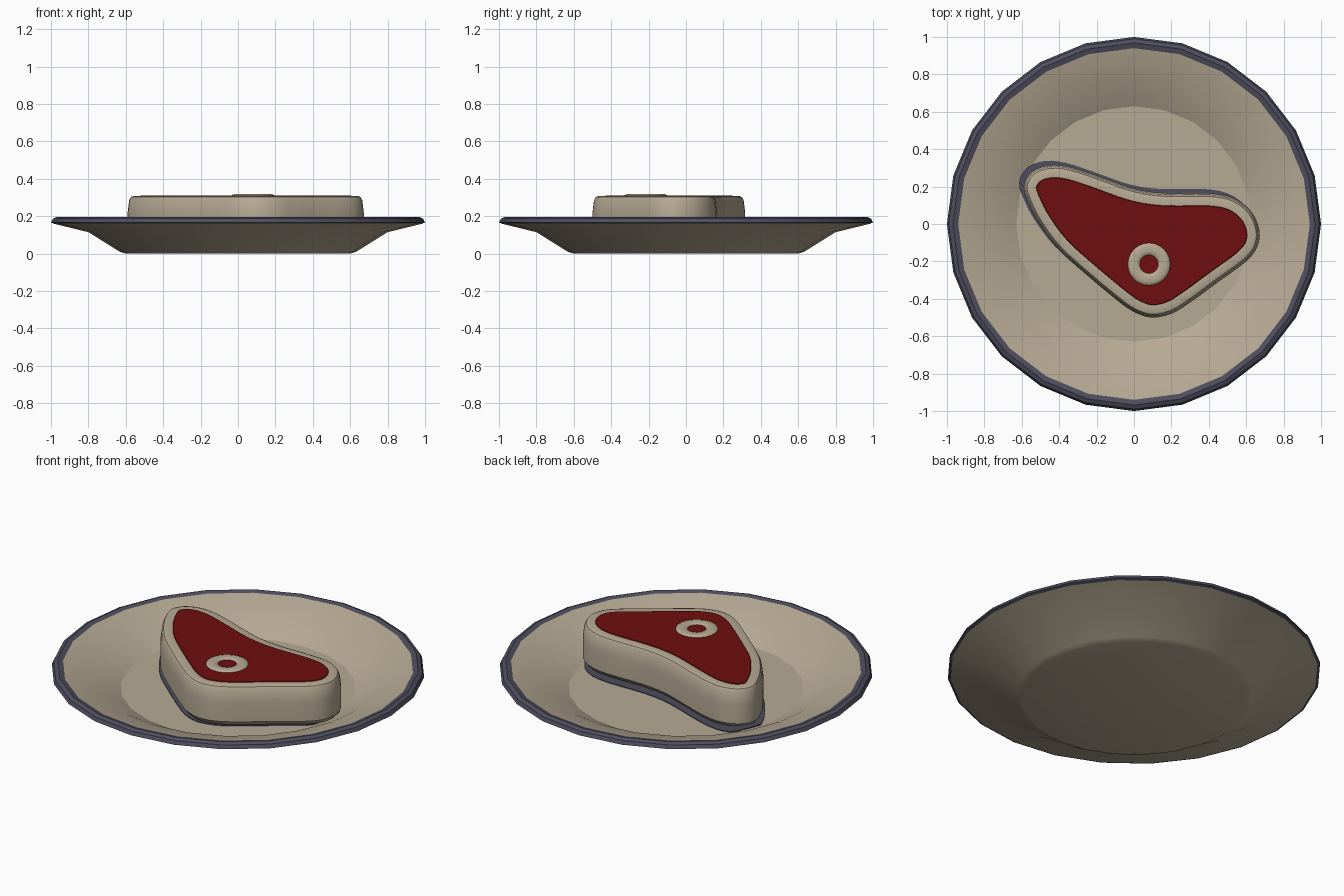
import bpy, bmesh, math
from mathutils import Vector

if "Cube" in bpy.data.objects:
    bpy.data.objects.remove(bpy.data.objects["Cube"])


def material(name, rgb):
    m = bpy.data.materials.new(name)
    m.diffuse_color = (*rgb, 1)
    m.use_nodes = True
    m.node_tree.nodes["Principled BSDF"].inputs["Base Color"].default_value = m.diffuse_color
    return m


CREAM = material("cream", (0.47, 0.40, 0.295))
SLATE = material("slate", (0.075, 0.075, 0.112))
RED = material("meat red", (0.16, 0.0045, 0.0045))


def loft(name, rings, mats, bands, cap=True, closed=False, angle=35):
    """Skin a list of vertex rings; bands gives the material of each strip."""
    bm = bmesh.new()
    vr = [[bm.verts.new(p) for p in ring] for ring in rings]
    n = len(vr[0])
    pairs = list(zip(vr, vr[1:])) + ([(vr[-1], vr[0])] if closed else [])
    for (a, b), mat in zip(pairs, bands):
        for i in range(n):
            j = (i + 1) % n
            bm.faces.new((a[i], a[j], b[j], b[i])).material_index = mat
    if cap:
        bm.faces.new(vr[0][::-1]).material_index = bands[0]
        bm.faces.new(vr[-1]).material_index = bands[-1]
    bmesh.ops.recalc_face_normals(bm, faces=bm.faces)
    me = bpy.data.meshes.new(name)
    bm.to_mesh(me)
    bm.free()
    ob = bpy.data.objects.new(name, me)
    bpy.context.collection.objects.link(ob)
    for m in mats:
        me.materials.append(m)
    bpy.ops.object.select_all(action='DESELECT')
    ob.select_set(True)
    bpy.context.view_layer.objects.active = ob
    bpy.ops.object.shade_smooth_by_angle(angle=math.radians(angle))
    return ob


def circle(r, z, n, cx=0, cy=0):
    return [(cx + r * math.cos(math.tau * i / n),
             cy + r * math.sin(math.tau * i / n), z) for i in range(n)]


# Plate: shallow 24-sided dish with a dark rim
profile = [(0.60, 0.0), (0.635, 0.012), (0.80, 0.115), (0.985, 0.16),
           (1.0, 0.167), (0.99, 0.187), (0.968, 0.197), (0.94, 0.19),
           (0.78, 0.143), (0.63, 0.065)]
loft("plate", [circle(r, z, 24) for r, z in profile], [CREAM, SLATE],
     [0, 0, 0, 1, 1, 1, 1, 0, 0], angle=24)

# Steak outline, counter-clockwise, rounded by spline subdivision
pts = [(-.59, .2), (-.545, .28), (-.45, .315), (-.34, .305), (-.2, .26),
       (0, .19), (.17, .165), (.4, .165), (.53, .14), (.625, .07),
       (.67, -.03), (.66, -.12), (.6, -.2), (.45, -.31), (.3, -.42),
       (.2, -.48), (.09, -.5), (-.01, -.465), (-.1, -.4), (-.25, -.275),
       (-.4, -.14), (-.5, -.01), (-.56, .1)][::-1]


def smooth_outline(points, steps=3):
    p = [Vector(q) for q in points]
    n, out = len(p), []
    for i in range(n):
        a, b, c, d = (p[(i + k - 1) % n] for k in range(4))
        for s in range(steps):
            t = s / steps
            out.append(0.5 * (2 * b + (c - a) * t + (2 * a - 5 * b + 4 * c - d) * t * t
                              + (3 * b - a - 3 * c + d) * t ** 3))
    return out


outline = smooth_outline(pts)


def inset(d, z):
    n, ring = len(outline), []
    for i, p in enumerate(outline):
        t = (outline[(i + 1) % n] - outline[i - 1]).normalized()
        ring.append((p.x - t.y * d, p.y + t.x * d, z))
    return ring


# Steak: fat edge with a rounded top border and a red face
loft("steak_fat", [inset(d, z) for d, z in
                   [(.02, .08), (0, .105), (0, .22), (.008, .285),
                    (.018, .303), (.034, .309), (.066, .307)]],
     [CREAM], [0] * 6)
loft("steak_meat", [inset(.066, .306), inset(.070, .311)], [RED], [0])

# Bone: low rounded ring on the meat
BX, BY = 0.08, -0.215
loft("bone", [circle(r, z, 24, BX, BY) for r, z in
              [(.115, .308), (.112, .314), (.095, .319), (.07, .319),
               (.052, .315), (.048, .308)]],
     [CREAM], [0] * 6, cap=False, closed=True, angle=50)

# Dark juice patch on the plate beneath the steak, following the dish
def patch(lift):
    ring = []
    for x, y, _ in inset(0, 0):
        x, y = x - .025, y + .022
        r = math.hypot(x, y)
        ring.append((x, y, .065 + lift + max(0, r - .615) * .56))
    return ring


loft("juice_patch", [patch(-.002), patch(.004)], [SLATE], [0])
